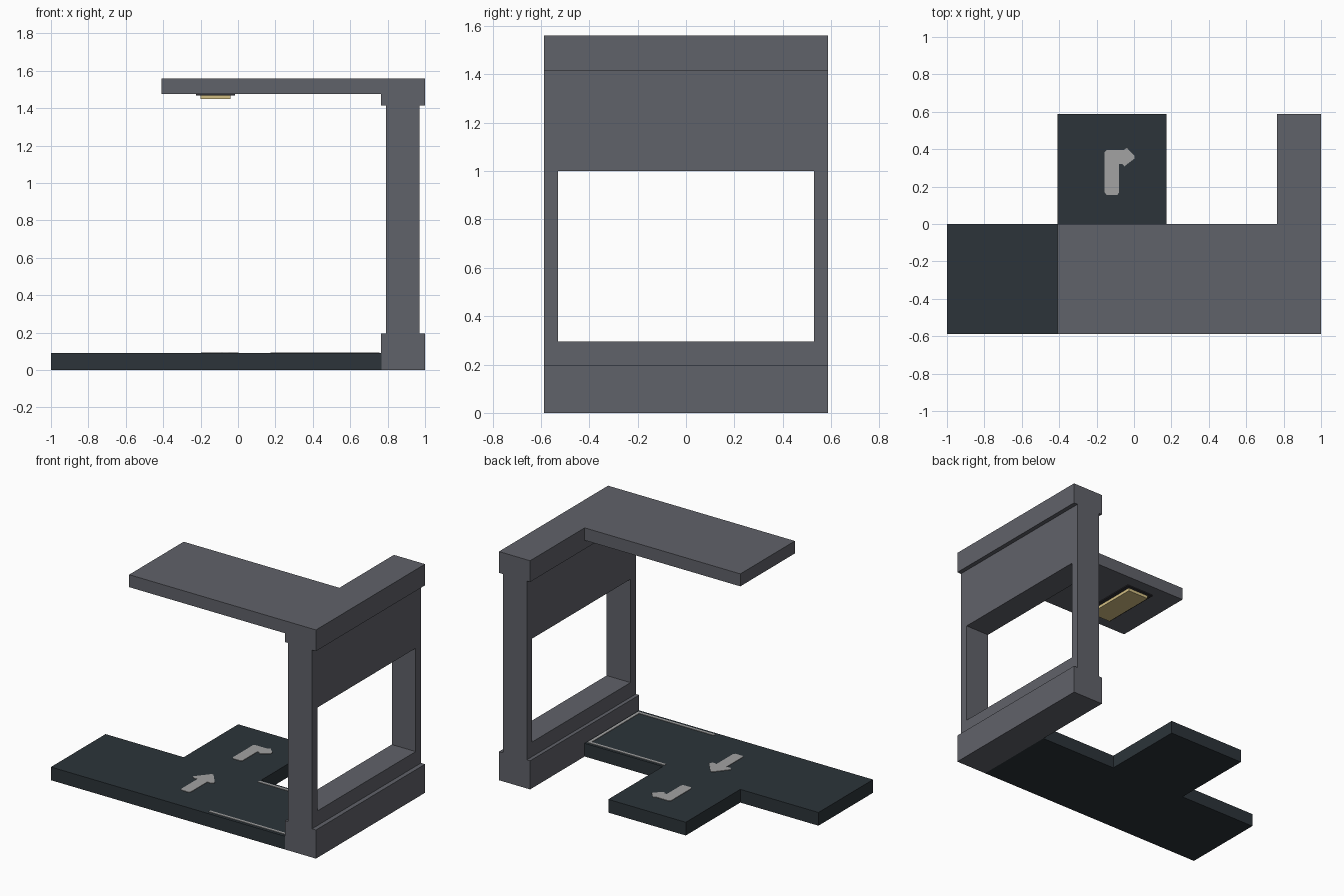
import bpy, bmesh

if "Cube" in bpy.data.objects:
    bpy.data.objects.remove(bpy.data.objects["Cube"])


def material(name, rgb):
    m = bpy.data.materials.new(name)
    m.diffuse_color = (*rgb, 1)
    m.use_nodes = True
    m.node_tree.nodes["Principled BSDF"].inputs["Base Color"].default_value = m.diffuse_color
    return m


CONCRETE = material("grey concrete", (0.118, 0.122, 0.143))
ASPHALT = material("dark asphalt", (0.025, 0.034, 0.041))
PAINT = material("pale road paint", (0.36, 0.36, 0.36))
LAMP = material("warm lamp", (0.65, 0.52, 0.23))
TRIM = material("dark lamp trim", (0.03, 0.03, 0.035))


def finish(bm, name, mat):
    bmesh.ops.recalc_face_normals(bm, faces=bm.faces)
    me = bpy.data.meshes.new(name)
    bm.to_mesh(me)
    bm.free()
    me.materials.append(mat)
    ob = bpy.data.objects.new(name, me)
    bpy.context.collection.objects.link(ob)
    return ob


def prism(name, outline, z0, z1, mat):
    """Extrude an xy outline from z0 up to z1."""
    bm = bmesh.new()
    face = bm.faces.new([bm.verts.new((x, y, z0)) for x, y in outline])
    top = bmesh.ops.extrude_face_region(bm, geom=[face])["geom"]
    for v in top:
        if isinstance(v, bmesh.types.BMVert):
            v.co.z = z1
    return finish(bm, name, mat)


def box(name, x0, x1, y0, y1, z0, z1, mat):
    return prism(name, [(x0, y0), (x1, y0), (x1, y1), (x0, y1)], z0, z1, mat)


def window_wall(name, x0, x1, outer, inner, mat):
    """Wall in the yz plane with a rectangular opening."""
    bm = bmesh.new()
    rings = []
    for x in (x0, x1):
        for y0, y1, z0, z1 in (outer, inner):
            rings.append([bm.verts.new((x, y, z)) for y, z in
                          ((y0, z0), (y1, z0), (y1, z1), (y0, z1))])
    # inner face, outer face, outside edge, opening reveal
    for a, b in ((0, 1), (2, 3), (0, 2), (1, 3)):
        for i in range(4):
            j = (i + 1) % 4
            bm.faces.new((rings[a][i], rings[a][j], rings[b][j], rings[b][i]))
    return finish(bm, name, mat)


W = 0.588       # half depth of the model
ROAD = 0.09     # road surface height

# Road: straight lane with a side branch
prism("road", [(-1, -W), (0.766, -W), (0.766, 0), (0.175, 0), (0.175, W),
               (-0.41, W), (-0.41, 0), (-1, 0)], 0, ROAD, ASPHALT)

# Wall: plinth, pierced wall, lintel
box("wall_base", 0.765, 1, -W, W, 0, 0.195, CONCRETE)
window_wall("wall", 0.79, 0.97, (-W, W, 0.195, 1.415),
            (-0.53, 0.53, 0.295, 1.0), CONCRETE)
box("wall_lintel", 0.765, 1, -W, W, 1.415, 1.475, CONCRETE)

# L-shaped roof slab
prism("roof", [(-0.41, -W), (1, -W), (1, W), (0.765, W), (0.765, 0),
               (-0.41, 0)], 1.475, 1.56, CONCRETE)

# Ceiling lamp
box("lamp_trim", -0.225, -0.015, -0.51, -0.08, 1.468, 1.4755, TRIM)
box("lamp", -0.2, -0.04, -0.485, -0.1, 1.448, 1.47, LAMP)

# Bay lines: U-shaped marking against the wall
P0, P1 = ROAD - 0.001, ROAD + 0.003
prism("bay_line", [(0.175, -0.567), (0.757, -0.567), (0.757, -0.018),
                   (0.175, -0.018), (0.175, -0.036), (0.738, -0.036),
                   (0.738, -0.549), (0.175, -0.549)], P0, P1, PAINT)

# Straight arrow on the lane
C = -0.117
half = [(0.027, -0.405), (0.037, -0.393), (0.037, -0.215), (0.065, -0.22),
        (0.082, -0.2), (0.008, -0.108)]
prism("straight_arrow", [(C + x, y) for x, y in half] +
      [(C - x, y) for x, y in reversed(half)], P0, P1, PAINT)

# Turn arrow on the branch
prism("turn_arrow", [(-0.145, 0.155), (-0.09, 0.155), (-0.08, 0.168),
                     (-0.08, 0.322), (-0.062, 0.322), (-0.052, 0.308),
                     (0.003, 0.35), (0.003, 0.365), (-0.038, 0.407),
                     (-0.055, 0.395), (-0.145, 0.395), (-0.157, 0.385),
                     (-0.157, 0.168)], P0, P1, PAINT)
